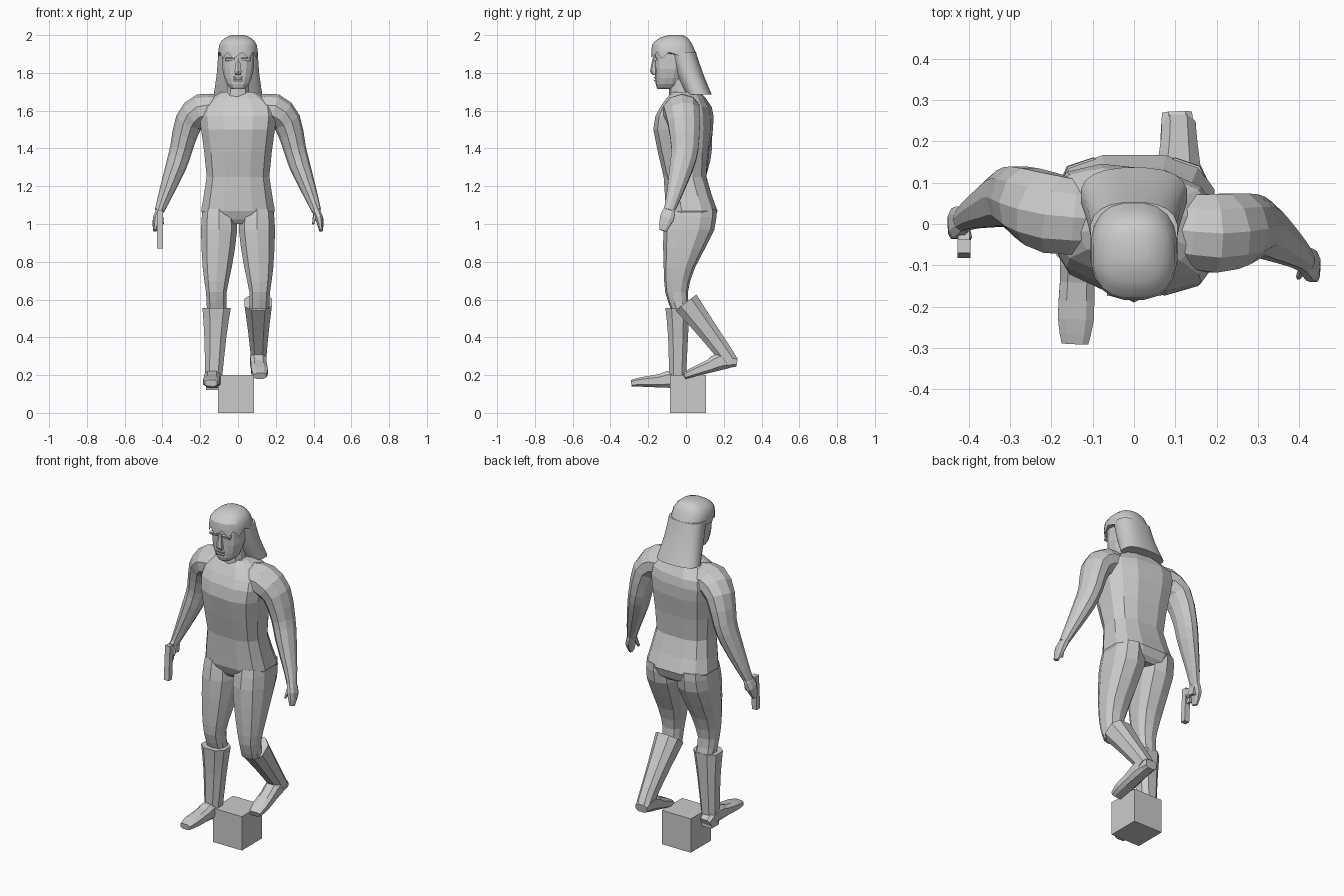
import bpy
import bmesh
from math import cos, sin, pi, copysign
from mathutils import Vector, Matrix

default_cube = bpy.data.objects.get("Cube")
if default_cube:
    bpy.data.objects.remove(default_cube, do_unlink=True)

X_AXIS, Y_AXIS, Z_AXIS = Matrix.Identity(3)
SIDES = {"left": 1, "right": -1}
TURN = .12  # how far the shoulders are turned

# one plain grey for the whole figure
grey = bpy.data.materials.new("plain_grey")
grey.use_nodes = True
grey.diffuse_color = (.6, .6, .6, 1)
shader = grey.node_tree.nodes["Principled BSDF"]
shader.inputs["Base Color"].default_value = grey.diffuse_color


def finish(name, bm):
    """Turn a bmesh into a named grey object."""
    bmesh.ops.recalc_face_normals(bm, faces=bm.faces)
    mesh = bpy.data.meshes.new(name)
    bm.to_mesh(mesh)
    bm.free()
    mesh.materials.append(grey)
    obj = bpy.data.objects.new(name, mesh)
    bpy.context.collection.objects.link(obj)
    return obj


def add_halfway_rings(rings):
    """Insert a ring on a smooth curve between each pair of rings."""
    result = []
    for i in range(len(rings) - 1):
        before, after = rings[max(i - 1, 0)], rings[min(i + 2, len(rings) - 1)]
        middle = [(p + q) * 9 / 16 - (o + r) / 16
                  for o, p, q, r in zip(before, rings[i], rings[i + 1], after)]
        result += [rings[i], middle]
    return result + [rings[-1]]


def loft(name, rings, sides=10, power=2.5, axis=X_AXIS, level=False):
    """Skin rings (x, y, z, radius along the axis, radius across it)."""
    rings = add_halfway_rings(rings)
    bm = bmesh.new()
    centres = [Vector(ring[:3]) for ring in rings]
    last = len(rings) - 1
    loops = []
    for i, ring in enumerate(rings):
        along = (centres[min(i + 1, last)] - centres[max(i - 1, 0)]).normalized()
        if level:
            along = Z_AXIS
        u = (axis - along * along.dot(axis)).normalized()
        v = along.cross(u)
        loop = []
        for k in range(sides):
            angle = 2 * pi * (k + .5) / sides
            c, s = cos(angle), sin(angle)
            a = copysign(abs(c) ** (2 / power), c) * ring[3]
            b = copysign(abs(s) ** (2 / power), s) * ring[4]
            loop.append(bm.verts.new(centres[i] + u * a + v * b))
        loops.append(loop)
    for low, high in zip(loops, loops[1:]):
        for k in range(sides):
            n = (k + 1) % sides
            bm.faces.new((low[k], low[n], high[n], high[k]))
    bm.faces.new(loops[0])
    bm.faces.new(loops[-1])
    return finish(name, bm)


def stack(name, layers, **options):
    """Level rings given as (z, half width, front y, back y)."""
    rings = [(0, (front + back) / 2, z, half, (back - front) / 2)
             for z, half, front, back in layers]
    return loft(name, rings, level=True, **options)


def turned_limb(name, side, rings, **options):
    """Limb drawn for the left, mirrored by side and turned with the shoulders."""
    placed = [(side * x, y - TURN * side * x, z, depth, width)
              for x, y, z, depth, width in rings]
    return loft(name, placed, axis=Y_AXIS, **options)


def box(name, centre, size, tilt=0):
    bm = bmesh.new()
    bmesh.ops.create_cube(bm, size=1, matrix=Matrix.Translation(centre)
                          @ Matrix.Rotation(tilt, 4, "X")
                          @ Matrix.Diagonal((*size, 1)))
    return finish(name, bm)


# block under the figure
box("base_block", (-.01, .01, .1), (.19, .19, .2))

# torso, turned gradually from the waist to the shoulders
torso = stack("torso", [
    (1, .15, -.07, .13), (1.07, .2, -.11, .17), (1.25, .17, -.12, .11),
    (1.5, .2, -.17, .14), (1.62, .2, -.13, .13), (1.7, .09, -.07, .07),
], sides=12, power=2.8)
for vert in torso.data.vertices:
    strength = min(max((vert.co.z - 1.2) / .4, 0), 1)
    vert.co.y -= TURN * vert.co.x * strength

# head and neck
stack("neck", [(1.64, .08, -.09, .05), (1.7, .06, -.09, .03), (1.8, .06, -.09, .03)])
stack("head", [(1.715, .035, -.15, -.05), (1.74, .06, -.16, -.03),
               (1.82, .085, -.165, 0), (1.94, .085, -.17, .02)], sides=14)
stack("nose", [(1.79, .016, -.175, -.15), (1.81, .02, -.19, -.15),
               (1.88, .008, -.175, -.15)], sides=6)
for lip, height in (("upper", 1.775), ("lower", 1.76)):
    box(lip + "_lip", (0, -.163, height), (.046, .014, .008), .2)
for word, side in SIDES.items():
    box(word + "_brow", (side * .04, -.163, 1.873), (.05, .02, .014), .3)

# hair: a cap with a ragged fringe, and a long fall at the back
cap = stack("hair_cap", [(1.89, .106, -.185, .06), (1.95, .1, -.18, .035),
                         (1.985, .07, -.14, .01), (2, .035, -.09, -.02)], sides=20)
for vert in cap.data.vertices[:20]:
    if vert.co.y < -.08:
        vert.co.z += .02 if vert.index % 2 else -.015
fall = stack("hair_fall", [(1.685, .13, 0, .137), (1.8, .113, -.055, .09),
                           (1.91, .106, -.085, .053)], sides=20)

for word, side in SIDES.items():
    # arm from the shoulder to the wrist
    turned_limb(word + "_arm", side, [
        (.11, 0, 1.6, .09, .08), (.19, 0, 1.6, .1, .09), (.26, .02, 1.54, .09, .075),
        (.3, .03, 1.4, .075, .06), (.33, .015, 1.3, .065, .055),
        (.39, -.02, 1.14, .04, .035), (.415, -.04, 1.07, .03, .025),
    ], power=2)
    # hand with the fingers together
    turned_limb(word + "_hand", side, [
        (.41, -.035, 1.08, .03, .02), (.43, -.05, 1.03, .04, .022),
        (.44, -.07, .965, .02, .01),
    ], sides=8)
    turned_limb(word + "_thumb", side, [
        (.41, -.055, 1.06, .014, .012), (.398, -.08, 1, .008, .006),
    ], sides=6)
    # thigh and knee
    loft(word + "_thigh", [
        (side * .1, .03, 1.08, .09, .13), (side * .1, .015, .97, .1, .135),
        (side * .11, -.035, .77, .08, .083), (side * .115, -.05, .64, .057, .06),
        (side * .112, -.03, .55, .055, .05),
    ], level=True)

# pistol pointed down in the right hand
box("pistol_barrel", (-.412, -.06, .97), (.032, .032, .2), -.06)
box("pistol_grip", (-.412, -.02, 1.035), (.028, .085, .042), -.2)
box("trigger_guard", (-.412, -.035, .99), (.014, .03, .03))

# tall boots: the right one stands, the left one swings back
loft("right_boot", [(-.113, -.045, .555, .08, .068), (-.12, -.042, .4, .062, .056),
                    (-.13, -.045, .15, .045, .046)], sides=8, level=True)
loft("left_boot", [(.107, 0, .585, .077, .074), (.108, .095, .46, .06, .06),
                   (.109, .185, .34, .047, .05), (.108, .232, .275, .044, .044)], sides=8)

# feet: ankle rises from a flat sole between heel and toe
FOOT_PROFILE = [(0, .038, .05), (.25, .046, .1), (.5, .044, .075),
                (.8, .046, .055), (1, .034, .035)]
FOOT_ENDS = {
    "left": (Vector((.104, .275, .245)), Vector((.117, -.005, .178))),
    "right": (Vector((-.132, .01, .125)), Vector((-.143, -.29, .14))),
}
for word, (heel, toe) in FOOT_ENDS.items():
    up = X_AXIS.cross(heel - toe).normalized()
    rings = []
    for along, half_width, height in FOOT_PROFILE:
        centre = heel.lerp(toe, along) + up * height / 2
        rings.append((*centre, half_width, height / 2))
    loft(word + "_foot", rings, sides=8, power=3)
box("right_heel", (-.133, -.03, .133), (.075, .07, .024))

# hair is soft, the rest stays faceted
bpy.ops.object.select_all(action="DESELECT")
for obj in (cap, fall):
    obj.select_set(True)
    bpy.context.view_layer.objects.active = obj
bpy.ops.object.shade_smooth_by_angle(angle=pi / 6)
